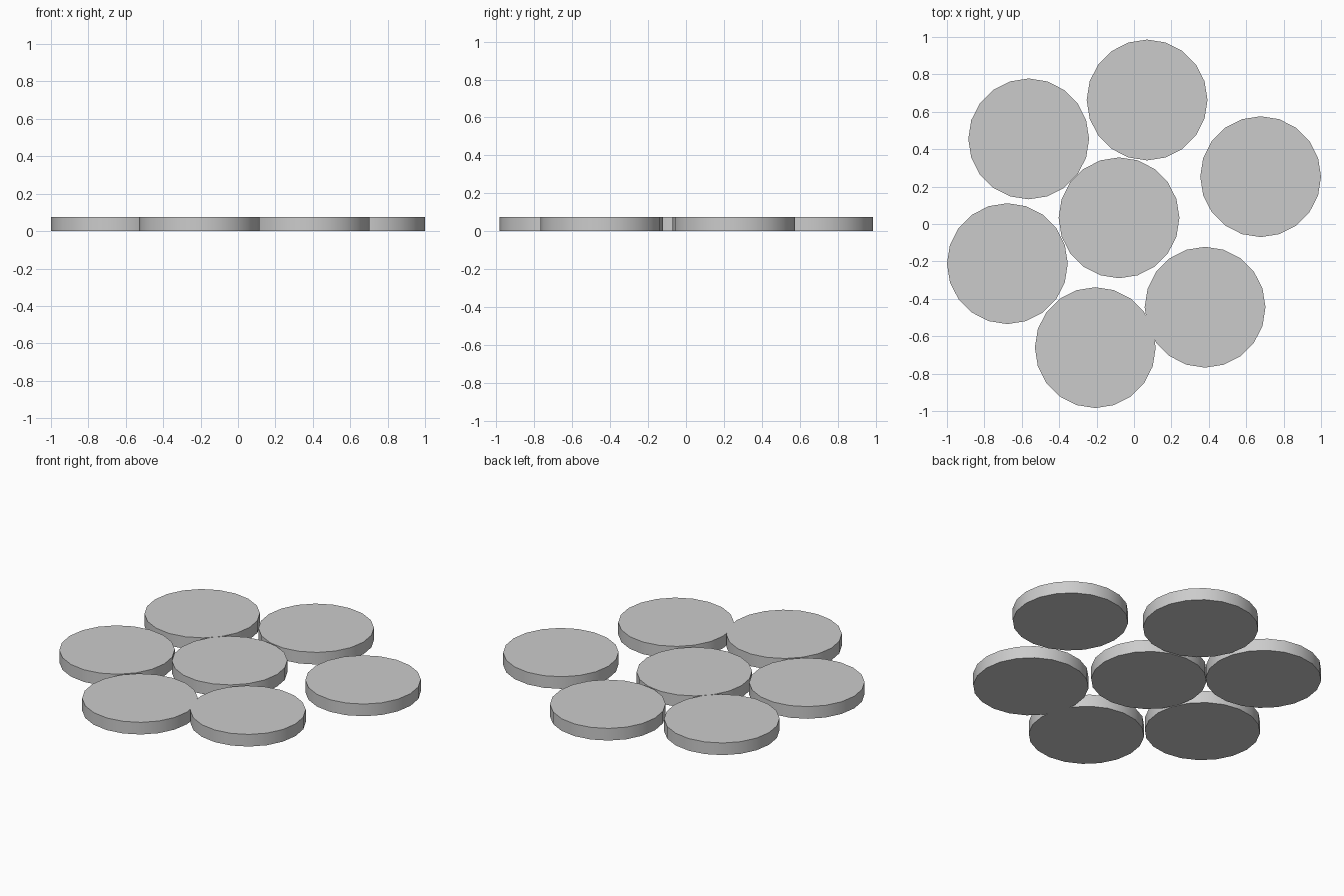
import bpy

if "Cube" in bpy.data.objects:
    bpy.data.objects.remove(bpy.data.objects["Cube"])

RADIUS = 0.323
HEIGHT = 0.075
SIDES = 20

# disc centres as seen from the top
CENTRES = {
    "disc_middle": (-0.08, 0.033),
    "disc_back": (0.07, 0.663),
    "disc_back_left": (-0.563, 0.455),
    "disc_left": (-0.677, -0.212),
    "disc_front": (-0.207, -0.661),
    "disc_front_right": (0.38, -0.445),
    "disc_right": (0.677, 0.253),
}


def add_disc(name, x, y):
    bpy.ops.mesh.primitive_cylinder_add(
        vertices=SIDES, radius=RADIUS, depth=HEIGHT, location=(x, y, HEIGHT / 2))
    disc = bpy.context.object
    disc.name = name
    # round rim, crisp top and bottom edges
    bpy.ops.object.shade_smooth_by_angle()
    return disc


# flat discs laid out in a loose cluster
for name, (x, y) in CENTRES.items():
    add_disc(name, x, y)
